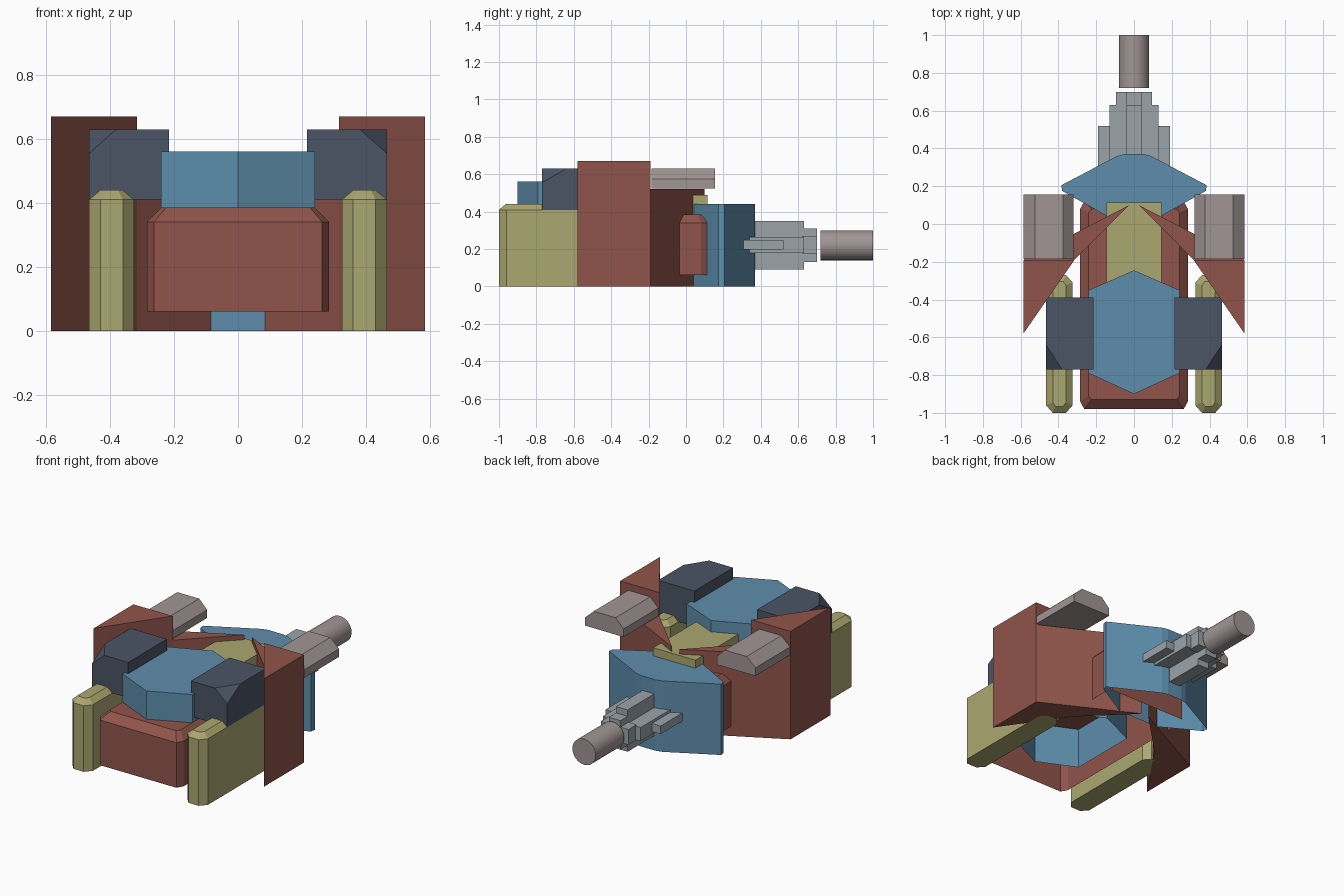
import bpy, bmesh, math
from mathutils import Matrix

if "Cube" in bpy.data.objects:
    bpy.data.objects.remove(bpy.data.objects["Cube"])

COLORS = {
    "red": (0.28, 0.09, 0.07, 1), "blue": (0.11, 0.27, 0.41, 1),
    "olive": (0.41, 0.39, 0.16, 1), "slate": (0.07, 0.09, 0.13, 1),
    "mauve": (0.36, 0.30, 0.30, 1), "steel": (0.33, 0.37, 0.39, 1),
}
mats = {}
for key, col in COLORS.items():
    mats[key] = bpy.data.materials.new(key)
    mats[key].diffuse_color = col


def finish(bm, name, color):
    bmesh.ops.recalc_face_normals(bm, faces=bm.faces)
    me = bpy.data.meshes.new(name)
    bm.to_mesh(me)
    bm.free()
    ob = bpy.data.objects.new(name, me)
    bpy.context.collection.objects.link(ob)
    if color:
        me.materials.append(mats[color])
    return ob


def loft(name, color, layers, closed=True, side=1, axis="Z"):
    """Stack matching outlines (points, level); axis Y reads points as x, z."""
    bm = bmesh.new()
    rings = []
    for pts, h in layers:
        rings.append([bm.verts.new((side * a, b, h) if axis == "Z" else (side * a, h, b))
                      for a, b in pts])
    for lo, hi in zip(rings, rings[1:]):
        for i in range(len(lo)):
            j = (i + 1) % len(lo)
            bm.faces.new((lo[i], lo[j], hi[j], hi[i]))
    bm.faces.new(rings[-1])
    if closed:
        bm.faces.new(rings[0])
    return finish(bm, name, color)


def prism(name, color, pts, z0, z1, **kw):
    return loft(name, color, [(pts, z0), (pts, z1)], **kw)


def rect(x0, x1, y0, y1, cx=0.0, cy=0.0):
    """Rectangle, with cut corners when cx and cy are given."""
    if not cx:
        return [(x0, y0), (x1, y0), (x1, y1), (x0, y1)]
    return [(x0 + cx, y0), (x1 - cx, y0), (x1, y0 + cy), (x1, y1 - cy),
            (x1 - cx, y1), (x0 + cx, y1), (x0, y1 - cy), (x0, y0 + cy)]


def mirrored(pts):
    """Complete a right-hand half outline across x = 0."""
    return pts + [(-x, y) for x, y in reversed(pts) if x > 0.001]


# Hull with chamfered top, open underneath
low = rect(-0.285, 0.285, -0.98, 0.12, 0.022, 0.04)
top = rect(-0.24, 0.24, -0.93, 0.08, 0.015, 0.02)
loft("hull", "red", [(low, 0.06), (low, 0.34), (top, 0.385)], closed=False)

# Six-sided upper deck sunk into the hull
deck = mirrored([(0, -0.90), (0.24, -0.79), (0.24, -0.35)]) + [(0, -0.245)]
deck = [(0, -0.90), (0.24, -0.79), (0.24, -0.35), (0, -0.245), (-0.24, -0.35), (-0.24, -0.79)]
prism("upper_deck", "blue", deck, 0.13, 0.56, closed=False)

# Rear deck slab between the wings
prism("deck_slab", "olive", rect(-0.145, 0.145, -0.34, 0.115), 0.385, 0.49)

# Gun shield, open underneath
shield = mirrored([(0.14, 0.04), (0.38, 0.175), (0.385, 0.205), (0.09, 0.36), (0.05, 0.37)])
prism("gun_shield", "blue", shield, 0, 0.44, closed=False)

for side, tag in ((1, "right"), (-1, "left")):
    # Side skid with chamfered top
    outer = rect(0.325, 0.465, -1.0, -0.27, 0.035, 0.04)
    inner = rect(0.36, 0.43, -0.965, -0.305, 0.015, 0.02)
    loft(f"skid_{tag}", "olive", [(outer, 0), (outer, 0.41), (inner, 0.44)], side=side)

    # Tall outer wing and lower inner wing
    prism(f"outer_wing_{tag}", "red", [(0.585, -0.58), (0.585, -0.19), (0.315, -0.19)],
          0, 0.67, side=side)
    prism(f"inner_wing_{tag}", "red", [(0.585, -0.19), (0.025, 0.10), (0.315, -0.19)],
          0, 0.52, side=side)

    # Shoulder block with one corner sliced off
    ob = prism(f"shoulder_{tag}", "slate", rect(0.215, 0.465, -0.77, -0.39), 0.41, 0.63, side=side)
    bm = bmesh.new()
    bm.from_mesh(ob.data)
    a, b, c = (0.38, -0.77, 0.63), (0.465, -0.64, 0.63), (0.465, -0.77, 0.555)
    n = (side / 0.085, -1 / 0.13, 1 / 0.075)
    bmesh.ops.bisect_plane(bm, geom=bm.verts[:] + bm.edges[:] + bm.faces[:], dist=1e-5,
                           plane_co=(side * a[0], a[1], a[2]), plane_no=n, clear_outer=True)
    bmesh.ops.holes_fill(bm, edges=[e for e in bm.edges if e.is_boundary])
    bmesh.ops.recalc_face_normals(bm, faces=bm.faces)
    bm.to_mesh(ob.data)
    bm.free()

    # Bevelled pad on top of the inner wing
    pad = [(0.32, 0.525), (0.585, 0.525), (0.585, 0.575), (0.525, 0.63), (0.375, 0.63), (0.32, 0.575)]
    loft(f"pad_{tag}", "mauve", [(pad, -0.185), (pad, 0.155)], side=side, axis="Y")


# Gun mount built from crossed boxes
def mount(name, x, z0, z1, y0, y1):
    pts = rect(-x, x, z0, z1)
    loft(name, "steel", [(pts, y0), (pts, y1)], axis="Y")


mount("mount_vertical_rib", 0.04, 0.09, 0.35, 0.33, 0.63)
mount("mount_horizontal_rib", 0.13, 0.18, 0.265, 0.32, 0.63)
mount("mount_side_fins", 0.19, 0.197, 0.248, 0.30, 0.52)
mount("mount_collar_vertical", 0.04, 0.13, 0.31, 0.62, 0.70)
mount("mount_collar_horizontal", 0.095, 0.175, 0.27, 0.62, 0.70)

# Gun barrel
bpy.ops.mesh.primitive_cylinder_add(vertices=32, radius=0.08, depth=0.28,
                                    location=(0, 0.86, 0.22), rotation=(math.pi / 2, 0, 0))
barrel = bpy.context.object
barrel.name = "barrel"
barrel.data.materials.append(mats["mauve"])
bpy.ops.object.shade_smooth_by_angle()

for m in bpy.data.materials:
    if m.users and not m.is_grease_pencil:
        m.use_nodes = True
        m.node_tree.nodes["Principled BSDF"].inputs["Base Color"].default_value = m.diffuse_color
